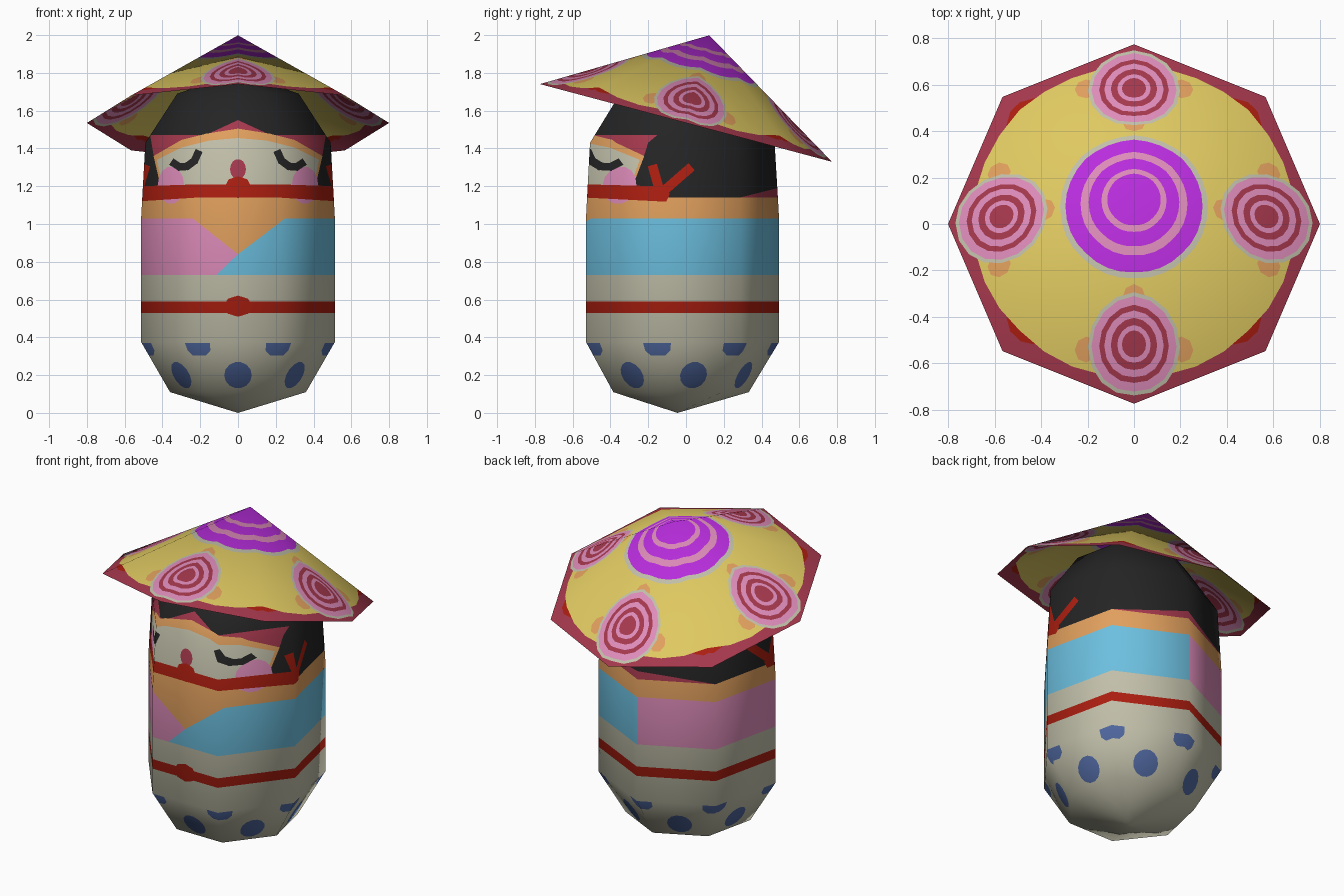
import bpy, bmesh, math
from mathutils import Vector

if "Cube" in bpy.data.objects:
    bpy.data.objects.remove(bpy.data.objects["Cube"])

# ---- colours (sRGB bytes converted to linear) ----
COLORS = {
    "cream": (194, 192, 170), "red": (172, 30, 16), "sky_blue": (108, 191, 223),
    "pink": (222, 140, 186), "orange": (224, 159, 93), "black": (36, 36, 36),
    "crimson": (165, 56, 77), "navy_blue": (80, 104, 160), "yellow": (223, 201, 97),
    "purple": (185, 45, 222),
}
ID = {n: i for i, n in enumerate(COLORS)}
MATS = []
for n, rgb in COLORS.items():
    m = bpy.data.materials.new(n)
    m.diffuse_color = [((c / 255 + 0.055) / 1.055) ** 2.4 for c in rgb] + [1]
    m.use_nodes = True
    m.node_tree.nodes["Principled BSDF"].inputs["Base Color"].default_value = m.diffuse_color
    MATS.append(m)


def lathe(profile, bands, sides, stretch=1.0):
    """Revolve (radius, z) points from the back; one colour per band."""
    bm = bmesh.new()
    rings = []
    for r, z in profile:
        ring = []
        for i in range(sides if r > 0 else 1):
            a = math.pi / 2 + 2 * math.pi * i / sides
            ring.append(bm.verts.new((r * math.cos(a), r * math.sin(a) * stretch, z)))
        rings.append(ring)
    for lo, hi, col in zip(rings, rings[1:], bands):
        for i in range(sides):
            j = (i + 1) % sides
            loop = [lo[i % len(lo)], lo[j % len(lo)], hi[j % len(hi)], hi[i % len(hi)]]
            f = bm.faces.new(list(dict.fromkeys(loop)))
            f.material_index = ID[col]
    return bm


def cut_paint(bm, poly, color, U, V, faces=None, both=False):
    """Knife a convex 2D outline through the faces and colour the inside."""
    bm.normal_update()
    D = U.cross(V)
    pts = [U * p[0] + V * p[1] for p in poly]
    mid = sum(pts, Vector()) / len(pts)
    if faces is None:
        faces = [f for f in bm.faces if both or f.normal.dot(D) > 0.05]
    for a, b in zip(pts, pts[1:] + pts[:1]):
        n = (b - a).cross(D).normalized()
        if n.dot(mid - a) > 0:
            n = -n
        geom = set(faces)
        for f in faces:
            geom.update(f.edges)
            geom.update(f.verts)
        res = bmesh.ops.bisect_plane(bm, geom=list(geom), dist=1e-5, plane_co=a, plane_no=n)
        faces = [f for f in res["geom"] if isinstance(f, bmesh.types.BMFace)
                 and (f.calc_center_median() - a).dot(n) < 0]
    for f in faces:
        f.material_index = ID[color]
    return faces


def oval(cx, cy, rx, ry, n=14):
    return [(cx + rx * math.cos(2 * math.pi * i / n), cy + ry * math.sin(2 * math.pi * i / n))
            for i in range(n)]


def finish(bm, name, normal_at):
    """Make the object, with smooth normals that ignore the colour cuts."""
    bm.normal_update()
    me = bpy.data.meshes.new(name)
    for f in bm.faces:
        f.smooth = True
    bm.to_mesh(me)
    bm.free()
    for m in MATS:
        me.materials.append(m)
    normals = [None] * len(me.loops)
    for p in me.polygons:
        for li in p.loop_indices:
            normals[li] = normal_at(me.vertices[me.loops[li].vertex_index].co, p.normal).normalized()
    me.normals_split_custom_set(normals)
    ob = bpy.data.objects.new(name, me)
    bpy.context.scene.collection.objects.link(ob)
    return ob


# ---- body: seven-sided capsule, flat side to the front ----
body = lathe([(0, 0), (.369, .11), (.526, .375), (.526, .53), (.526, .59), (.526, .73), (.526, 1.03),
              (.52, 1.14), (.503, 1.43), (.33, 1.69), (0, 1.8)],
             ["cream", "cream", "cream", "red", "cream", "sky_blue", "orange",
              "black", "black", "black"], 7, 1.022)
for f in body.faces:                      # left half of the robe is pink
    if f.material_index == ID["sky_blue"] and f.calc_center_median().x < -.01:
        f.material_index = ID["pink"]


def paint(poly, color, deg=0):
    a = math.radians(deg)
    cut_paint(body, poly, color, Vector((math.cos(a), math.sin(a), 0)), Vector((0, 0, 1)))


def stroke(pts, w, color, deg=0):
    for p, q in zip(pts, pts[1:]):
        p, q = Vector(p), Vector(q)
        t = (q - p).normalized() * w / 2
        s = Vector((-t.y, t.x))
        p, q = p - t * .5, q + t * .5
        paint([p + s, p - s, q - s, q + s], color, deg)


def mirrored(half):
    """Symmetric outline from its right half, listed bottom to top."""
    return half + [(-x, z) for x, z in reversed(half) if x > 0]


# robe overlap and neckline
paint([(-.25, .73), (0, .73), (0, 1.03), (-.25, 1.03)], "pink")
paint([(-.115, .73), (0, .73), (0, .84)], "sky_blue")
paint([(-.24, 1.03), (.25, 1.03), (0, .84)], "orange")

# spots around the base
for k in range(7):
    step = 360 / 7
    paint(oval(0, .2, .073, .07), "navy_blue", k * step)
    paint([(-.075, .37), (.075, .37), (.068, .33), (.04, .305), (-.04, .305), (-.068, .33)],
          "navy_blue", (k + .5) * step)

# nape, headscarf, face
paint([(-.41, 1.14), (.41, 1.14), (0, 1.19)], "crimson", 180)
paint(mirrored([(.41, 1.2), (.45, 1.38), (.465, 1.472)]), "crimson")
paint([(-.17, 1.472), (.17, 1.472), (0, 1.55)], "crimson")
paint(mirrored([(.41, 1.2), (.447, 1.36), (.3, 1.445), (.17, 1.478), (0, 1.505)]), "orange")
paint(mirrored([(.40, 1.2), (.43, 1.34), (.3, 1.405), (.15, 1.442), (0, 1.455)]), "cream")
paint(oval(0, 1.29, .042, .054), "crimson")
for s in (-1, 1):
    paint(oval(s * .355, 1.205, .07, .1), "pink")
    stroke([(s * .21, 1.38), (s * .23, 1.335), (s * .27, 1.305), (s * .31, 1.302), (s * .345, 1.325)],
           .04, "black")

# neck cord with side bows and knots
paint([(-.24, 1.14), (.24, 1.14), (.24, 1.21), (-.24, 1.21)], "red")
for s in (-1, 1):
    side = 90 * s
    paint([(s * -.49, 1.21), (s * -.49, 1.14), (s * -.06, 1.118), (s * -.04, 1.16),
           (s * -.1, 1.2)], "red", side)
    stroke([(s * -.09, 1.16), (s * -.13, 1.30)], .05, "red", side)
    stroke([(s * -.09, 1.16), (s * .065, 1.295)], .05, "red", side)
paint(oval(0, 1.195, .07, .058, 8), "red")
paint(oval(0, .565, .076, .056, 8), "red")

SLOPE = [(0, -1), (.11, -.75), (.375, -.28), (1.03, .03), (1.43, .27), (1.69, .75), (1.81, 1)]


def body_normal(co, _):
    for (z0, n0), (z1, n1) in zip(SLOPE, SLOPE[1:]):
        if co.z <= z1:
            nz = n0 + (n1 - n0) * (co.z - z0) / (z1 - z0)
            break
    flat = Vector((co.x, co.y, 0))
    if flat.length > 1e-4:
        flat = flat.normalized() * math.sqrt(max(0, 1 - nz * nz))
    return flat + Vector((0, 0, nz))


finish(body, "body", body_normal).location = (0, -.045, 0)

# ---- hat: thin eight-sided cone, tilted back ----
hat = lathe([(0, .46), (.8, 0), (0, .48)], ["crimson", "crimson"], 8)
X, Y = Vector((1, 0, 0)), Vector((0, 1, 0))


def rings(cx, cy, spec, n):
    inner = None
    for r, color in spec:
        inner = cut_paint(hat, oval(cx, cy, r, r, n), color, X, Y, inner, True)


# red corner patches, straw field, centre rosette
for sx in (-1, 1):
    for sy in (-1, 1):
        rings(.43 * sx, .43 * sy, [(.118, "red")], 12)
rings(0, 0, [(.695, "yellow"), (.318, "cream"), (.295, "purple"), (.23, "pink"),
             (.195, "purple"), (.14, "pink"), (.115, "purple")], 32)
# four flowers with small leaves
for k in range(4):
    c, s = round(math.cos(k * math.pi / 2)), round(math.sin(k * math.pi / 2))
    for r, t in ((.58, -.205), (.58, .205), (.39, 0)):
        cut_paint(hat, oval(r * c - t * s, r * s + t * c, .05, .05, 8), "orange", X, Y, None, True)
    rings(.57 * c, .57 * s, [(.198, "cream"), (.183, "pink"), (.15, "crimson"), (.128, "pink"),
                             (.1, "crimson"), (.072, "pink"), (.052, "crimson")], 16)


def hat_normal(co, face_no):
    n = Vector((co.x * .64, co.y * .64, .86))
    return n if face_no.z > 0 else -n


hat_ob = finish(hat, "hat", hat_normal)
hat_ob.location = (0, 0, 1.535)
hat_ob.rotation_euler = (-.26, 0, 0)
